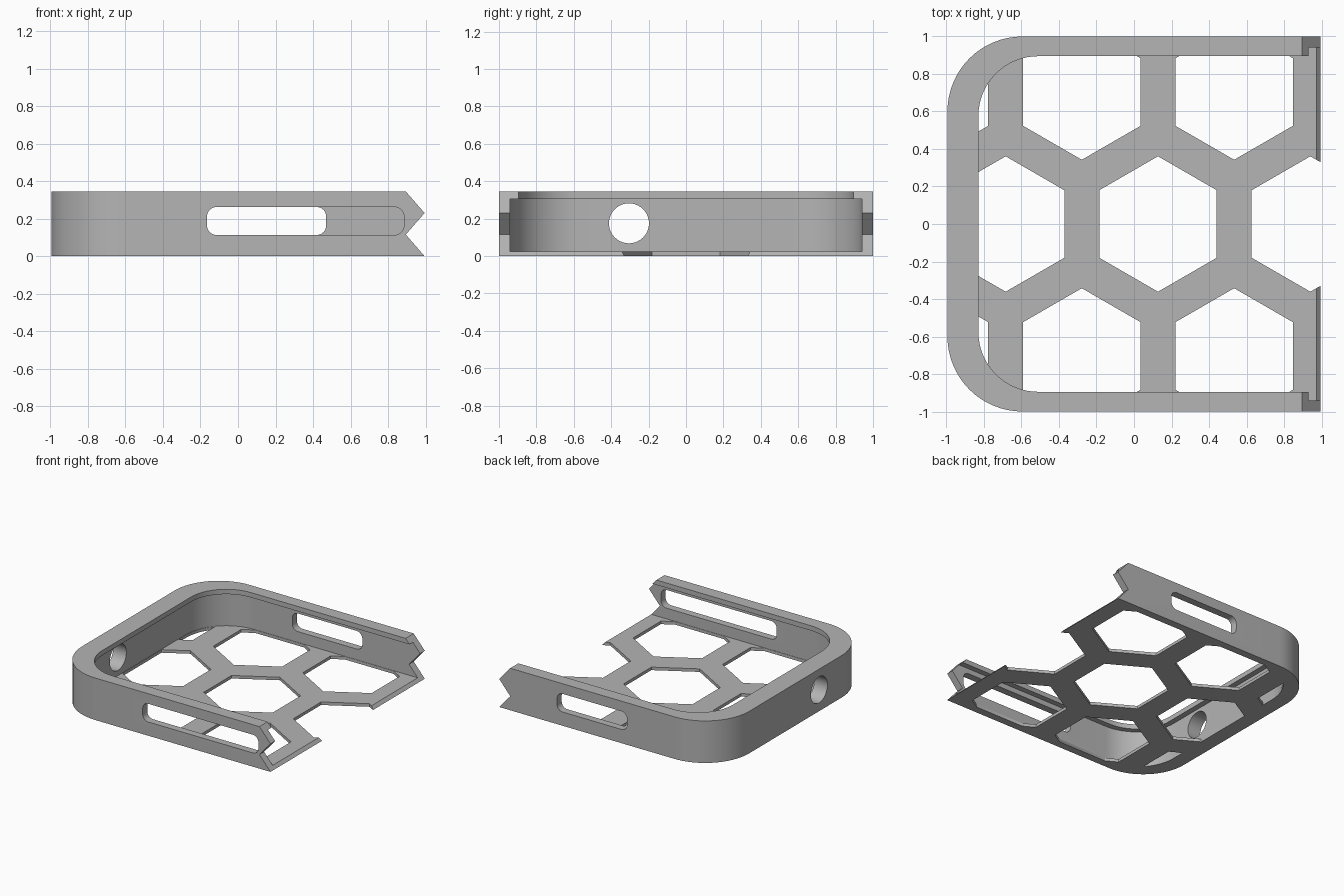
import bpy
import bmesh
from math import sin, cos, pi, sqrt

if "Cube" in bpy.data.objects:
    bpy.data.objects.remove(bpy.data.objects["Cube"])

# Single matte grey material
grey = bpy.data.materials.new("matte_grey")
grey.use_nodes = True
colour = (0.46, 0.46, 0.46, 1)
grey.diffuse_color = colour
grey.node_tree.nodes["Principled BSDF"].inputs["Base Color"].default_value = colour

PLACE = {"X": lambda a, b, h: (h, a, b),
         "Y": lambda a, b, h: (a, h, b),
         "Z": lambda a, b, h: (a, b, h)}


def arc(cx, cy, r, start, end, n=16):
    steps = [start + (end - start) * i / n for i in range(n + 1)]
    return [(cx + r * cos(t), cy + r * sin(t)) for t in steps]


def prisms(name, outlines, axis, low, high):
    """Extrude one or more closed outlines along an axis into one object."""
    bm = bmesh.new()
    for outline in outlines:
        a, b = [[bm.verts.new(PLACE[axis](u, v, h)) for u, v in outline]
                for h in (low, high)]
        bm.faces.new(a)
        bm.faces.new(b)
        for i in range(len(a)):
            j = (i + 1) % len(a)
            bm.faces.new((a[i], a[j], b[j], b[i]))
    bmesh.ops.recalc_face_normals(bm, faces=bm.faces)
    mesh = bpy.data.meshes.new(name)
    bm.to_mesh(mesh)
    bm.free()
    mesh.materials.append(grey)
    obj = bpy.data.objects.new(name, mesh)
    bpy.context.collection.objects.link(obj)
    return obj


def tray_outline(left, half_width, radius, right):
    """Straight at the open end, rounded at the two closed corners."""
    cx, cy = left + radius, half_width - radius
    return ([(right, -half_width), (right, half_width)]
            + arc(cx, cy, radius, pi / 2, pi)
            + arc(cx, -cy, radius, pi, 1.5 * pi))


def slot_outline(x0, x1, z0, z1, r):
    corners = [(x1 - r, z1 - r), (x0 + r, z1 - r), (x0 + r, z0 + r), (x1 - r, z0 + r)]
    points = []
    for i, (x, z) in enumerate(corners):
        points += arc(x, z, r, i * pi / 2, (i + 1) * pi / 2, 8)
    return points


def boolean(target, cutter, operation="DIFFERENCE"):
    mod = target.modifiers.new("cut", "BOOLEAN")
    mod.operation = operation
    mod.solver = "EXACT"
    mod.object = cutter
    bpy.context.view_layer.update()
    graph = bpy.context.evaluated_depsgraph_get()
    result = bpy.data.meshes.new_from_object(target.evaluated_get(graph))
    target.modifiers.clear()
    target.data = result
    bpy.data.objects.remove(cutter)


# Outer body, then the inner cavity and the narrower opening inside the lip
case = prisms("case_shell", [tray_outline(-0.995, 1, 0.4, 1.3)], "Z", 0, 0.345)
boolean(case, prisms("cavity", [tray_outline(-0.875, 0.94, 0.365, 1.4)], "Z", 0.025, 0.305))
boolean(case, prisms("lip_opening", [tray_outline(-0.83, 0.895, 0.32, 1.45)], "Z", 0.2, 0.5))

# Honeycomb openings in the floor, kept inside the walls
pitch = 0.8125
hex_radius = 0.361
hexagons = []
for row in (-1, 0, 1):
    for k in (-2, -1, 0, 1):
        cx = 0.128 + pitch * (k + 0.5 * abs(row))
        cy = row * pitch * sqrt(3) / 2
        if -1.2 < cx < 1.2:
            hexagons.append(arc(cx, cy, hex_radius, pi / 6, pi / 6 + 2 * pi, 6)[:-1])
honeycomb = prisms("honeycomb", hexagons, "Z", -0.1, 0.1)
boolean(honeycomb, prisms("floor_area", [tray_outline(-0.872, 0.937, 0.362, 1.5)], "Z", -0.2, 0.2),
        "INTERSECT")
boolean(case, honeycomb)

# Side slots: long at the front, short at the back
boolean(case, prisms("front_slot", [slot_outline(-0.165, 0.885, 0.113, 0.262, 0.05)], "Y", -1.2, -0.8))
boolean(case, prisms("back_slot", [slot_outline(-0.165, 0.47, 0.113, 0.262, 0.05)], "Y", 0.8, 1.2))

# Round port in the closed end
boolean(case, prisms("port", [arc(-0.305, 0.175, 0.107, 0, 2 * pi, 40)[:-1]], "X", -1.2, -0.7))

# Zigzag joint at the open end
zigzag = [(0.865, 0.3795), (0.995, 0.23), (0.895, 0.115), (1.025, -0.0345),
          (1.6, -0.0345), (1.6, 0.3795)]
boolean(case, prisms("joint", [zigzag], "Y", -1.3, 1.3))

# Smooth the rounded corners, keep the edges crisp
bpy.ops.object.select_all(action="DESELECT")
case.select_set(True)
bpy.context.view_layer.objects.active = case
bpy.ops.object.shade_smooth_by_angle(angle=pi / 6)
